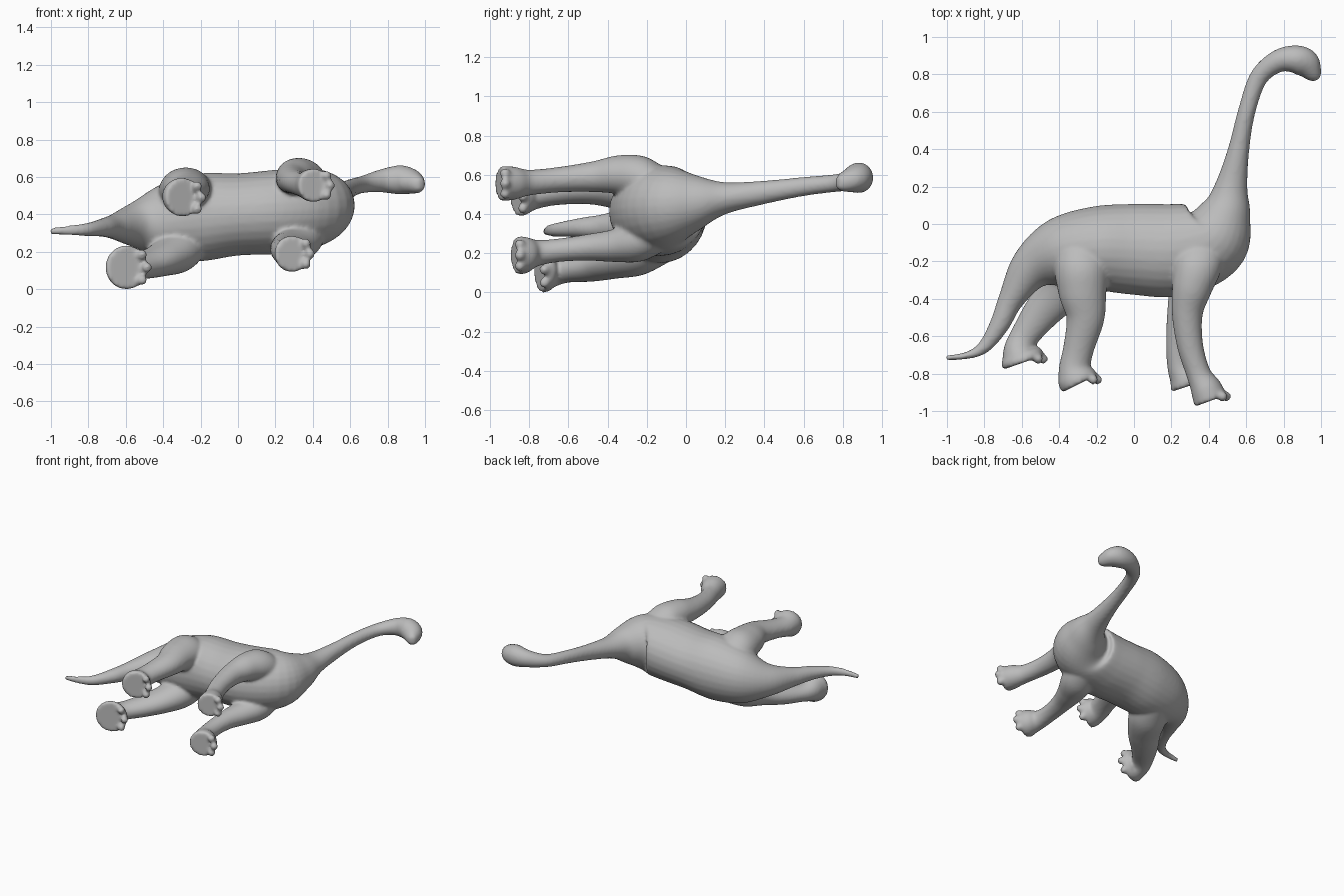
import bpy, bmesh, math
from mathutils import Vector

cube = bpy.data.objects.get("Cube")
if cube:
    bpy.data.objects.remove(cube)

grey = bpy.data.materials.new("stone grey")
grey.use_nodes = True
COLOR = (0.5, 0.5, 0.5, 1)
grey.diffuse_color = COLOR
grey.node_tree.nodes["Principled BSDF"].inputs["Base Color"].default_value = COLOR
SIDES = 28
STEPS = 6


def spline(pts):
    """Catmull-Rom through stations of any dimension."""
    p = [pts[0]] + pts + [pts[-1]]
    out = []
    for i in range(1, len(p) - 2):
        for s in range(STEPS):
            t = s / STEPS
            out.append([0.5 * (2 * b + (c - a) * t + (2 * a - 5 * b + 4 * c - d) * t * t
                               + (3 * b - a - 3 * c + d) * t ** 3)
                        for a, b, c, d in zip(p[i - 1], p[i], p[i + 1], p[i + 2])])
    return out + [list(pts[-1])]


def loft(bm, stations):
    """Sweep an ellipse: x, y, z, radius in the side plane, radius across (z)."""
    st = spline(stations)
    rings = []
    for i, (x, y, z, r, w) in enumerate(st):
        a, b = st[max(i - 1, 0)], st[min(i + 1, len(st) - 1)]
        side = Vector((b[1] - a[1], a[0] - b[0], 0)).normalized()
        ring = []
        for k in range(SIDES):
            t = 2 * math.pi * k / SIDES
            ring.append(bm.verts.new(Vector((x, y, z)) + side * (r * math.cos(t))
                                     + Vector((0, 0, w * math.sin(t)))))
        rings.append(ring)
    for a, b in zip(rings, rings[1:]):
        for k in range(SIDES):
            n = (k + 1) % SIDES
            bm.faces.new((a[k], a[n], b[n], b[k]))
    bm.faces.new(rings[0][::-1])
    bm.faces.new(rings[-1])


# tail, trunk, neck and head in one sweep
spine = [
    (-1.005, -.715, .31, .013, .018), (-.89, -.702, .315, .02, .028), (-.80, -.655, .32, .036, .036),
    (-.72, -.54, .33, .053, .05), (-.655, -.40, .335, .07, .07), (-.55, -.24, .345, .12, .12),
    (-.40, -.16, .365, .19, .20), (-.2, -.13, .385, .225, .235), (0, -.135, .40, .243, .22),
    (.22, -.14, .415, .248, .225), (.41, -.085, .435, .215, .21), (.49, .06, .455, .14, .14),
    (.52, .2, .48, .088, .082), (.56, .4, .51, .057, .06), (.602, .6, .54, .047, .049),
    (.665, .78, .56, .05, .046), (.765, .868, .58, .06, .062), (.86, .882, .585, .074, .078),
    (.92, .855, .58, .077, .07), (.962, .80, .565, .047, .05), (.982, .773, .56, .022, .03)]

near_hind_leg = [
    (-.27, -.08, .47, .12, .10), (-.28, -.22, .515, .145, .13), (-.275, -.36, .535, .13, .11),
    (-.26, -.5, .535, .103, .085), (-.295, -.66, .515, .083, .07), (-.315, -.76, .50, .085, .075),
    (-.305, -.82, .495, .105, .10), (-.29, -.853, .49, .105, .105)]
far_hind_leg = [
    (-.27, -.08, .28, .12, .12), (-.32, -.22, .215, .14, .125), (-.40, -.36, .165, .12, .095),
    (-.50, -.48, .13, .098, .075), (-.585, -.6, .115, .078, .065), (-.61, -.665, .115, .085, .085),
    (-.60, -.71, .117, .115, .115), (-.59, -.74, .117, .115, .117)]
near_front_leg = [
    (.35, -.06, .50, .12, .10), (.345, -.2, .575, .13, .115), (.31, -.34, .60, .108, .10),
    (.285, -.48, .59, .083, .078), (.30, -.65, .575, .07, .065), (.345, -.80, .56, .066, .066),
    (.385, -.88, .557, .084, .085), (.41, -.945, .555, .092, .09)]
far_front_leg = [
    (.35, -.08, .34, .12, .11), (.33, -.22, .27, .125, .11), (.285, -.36, .24, .10, .085),
    (.25, -.5, .23, .075, .068), (.235, -.65, .215, .064, .06), (.245, -.76, .20, .068, .068),
    (.28, -.825, .19, .095, .095), (.295, -.865, .19, .10, .095)]

bm = bmesh.new()
for part in (spine, near_hind_leg, far_hind_leg, near_front_leg, far_front_leg):
    loft(bm, part)

# lumpy toes at the front edge of each sole
for leg, toe_y in ((near_hind_leg, -.835), (far_hind_leg, -.725), (near_front_leg, -.925), (far_front_leg, -.85)):
    x, y, z, r, w = leg[-1]
    for k in (-1, 0, 1):
        res = bmesh.ops.create_uvsphere(bm, u_segments=12, v_segments=8, radius=.028)
        at = Vector((x + r * (.9 - .22 * abs(k)), toe_y + .003, z + k * w * .58))
        bmesh.ops.translate(bm, verts=res["verts"], vec=at)

bmesh.ops.recalc_face_normals(bm, faces=bm.faces)
mesh = bpy.data.meshes.new("dinosaur_body")
bm.to_mesh(mesh)
bm.free()
body = bpy.data.objects.new("dinosaur_body", mesh)
bpy.context.collection.objects.link(body)
mesh.materials.append(grey)

# fuse the sweeps into one skin and soften the joins
remesh = body.modifiers.new("fuse", 'REMESH')
remesh.mode = 'VOXEL'
remesh.voxel_size = .011
remesh.use_smooth_shade = True
soften = body.modifiers.new("soften", 'SMOOTH')
soften.factor = .5
soften.iterations = 7
